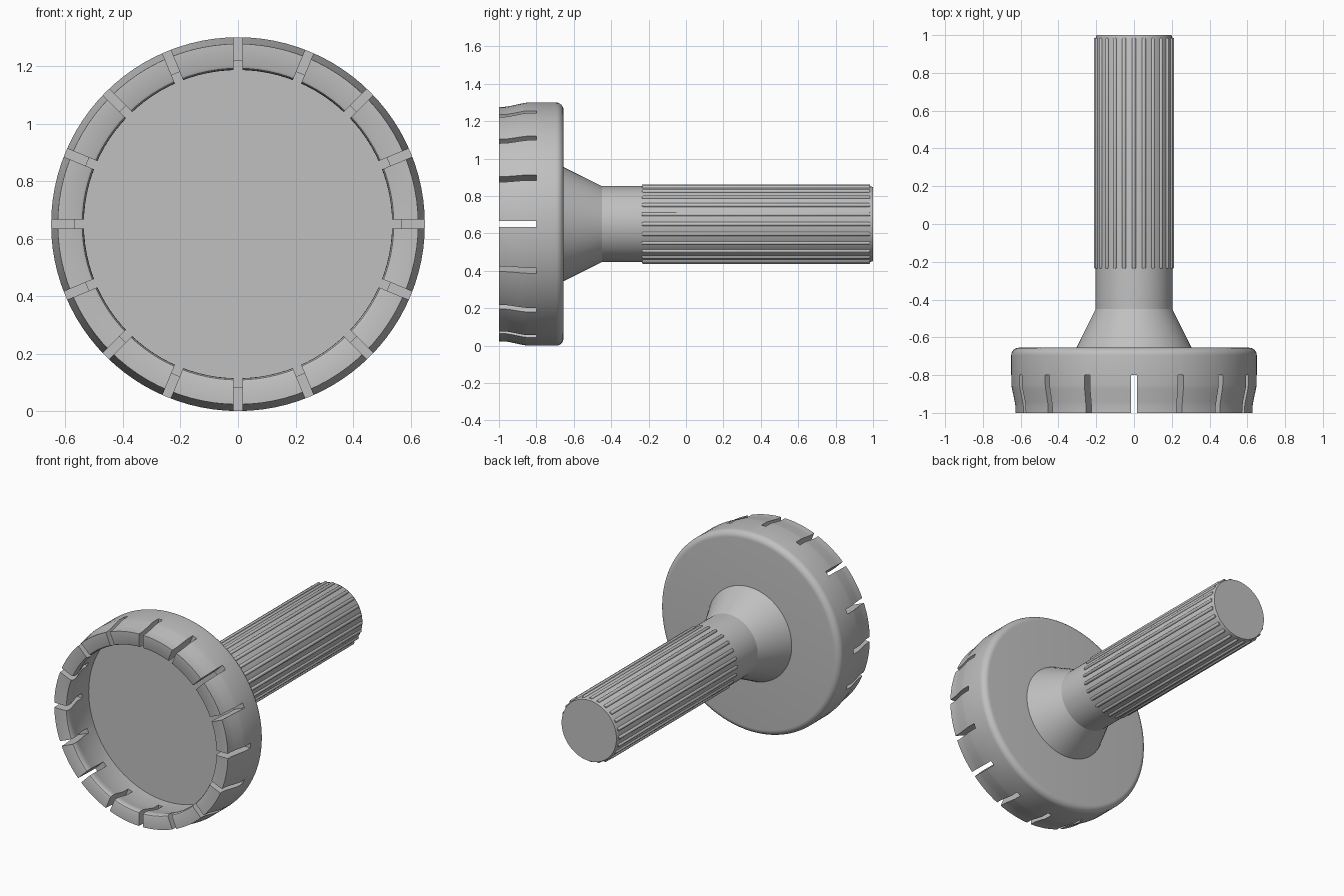
import bpy, bmesh, math
from mathutils import Matrix, Vector

cube = bpy.data.objects.get("Cube")
if cube:
    bpy.data.objects.remove(cube, do_unlink=True)

AXIS_Z = 0.65
SLOTS = 16
RIBS = 24

grey = bpy.data.materials.new("plain grey")
grey.use_nodes = True
colour = (0.53, 0.53, 0.53, 1)
grey.diffuse_color = colour
grey.node_tree.nodes["Principled BSDF"].inputs["Base Color"].default_value = colour


def lathe(bm, profile, segments, cx=0.0, cz=AXIS_Z):
    """Spin (radius, y) points about a y-parallel axis; ends lie on the axis."""
    rings = []
    for r, y in profile:
        if r == 0:
            rings.append([bm.verts.new((cx, y, cz))] * segments)
        else:
            rings.append([bm.verts.new((cx + r * math.cos(a), y, cz + r * math.sin(a)))
                          for a in (math.tau * i / segments for i in range(segments))])
    for a, b in zip(rings, rings[1:]):
        for i in range(segments):
            j = (i + 1) % segments
            bm.faces.new(dict.fromkeys((a[i], a[j], b[j], b[i])))


def finish(bm, name):
    bmesh.ops.recalc_face_normals(bm, faces=bm.faces)
    mesh = bpy.data.meshes.new(name)
    bm.to_mesh(mesh)
    bm.free()
    mesh.materials.append(grey)
    ob = bpy.data.objects.new(name, mesh)
    bpy.context.collection.objects.link(ob)
    return ob


def activate(ob):
    bpy.ops.object.select_all(action='DESELECT')
    ob.select_set(True)
    bpy.context.view_layer.objects.active = ob


def smooth(ob, degrees):
    activate(ob)
    bpy.ops.object.shade_smooth_by_angle(angle=math.radians(degrees))


# Cup: floor, snap lip, necked outer wall and rounded back edge
back, fillet = -0.655, 0.04
profile = [(0, -0.73), (0.567, -0.73), (0.567, -0.85), (0.54, -0.945), (0.536, -0.965),
           (0.537, -0.985), (0.542, -0.996), (0.55, -1), (0.627, -1), (0.628, -0.965),
           (0.632, -0.94), (0.646, -0.875), (0.65, -0.85)]
for i in range(9):
    a = math.pi / 2 * i / 8
    profile.append((0.65 - fillet + fillet * math.cos(a), back - fillet + fillet * math.sin(a)))
profile.append((0, back))
bm = bmesh.new()
lathe(bm, profile, 96)
cup = finish(bm, "cup")

# Slots cut through the cup rim
bm = bmesh.new()
for i in range(SLOTS):
    turn = Matrix.Rotation(math.tau * i / SLOTS, 4, 'Y')
    bmesh.ops.create_cube(bm, size=1, matrix=Matrix.Translation((0, 0, AXIS_Z)) @ turn
                          @ Matrix.Translation((0.6, -0.95, 0))
                          @ Matrix.Diagonal((0.24, 0.3, 0.031, 1)))
cutter = finish(bm, "slot_cutter")
cutter.hide_render = True
cut = cup.modifiers.new("slots", 'BOOLEAN')
cut.operation = 'DIFFERENCE'
cut.solver = 'EXACT'
cut.object = cutter
activate(cup)
bpy.ops.object.modifier_apply(modifier=cut.name)
bpy.data.objects.remove(cutter, do_unlink=True)
smooth(cup, 30)

# Stem: flared base and straight shaft
bm = bmesh.new()
lathe(bm, [(0, -0.69), (0.305, -0.69), (0.305, back), (0.203, -0.45),
           (0.203, 0.985), (0.198, 1), (0, 1)], 64)
smooth(finish(bm, "stem"), 22)

# Ribs: thin rounded rods half sunk in the shaft
bm = bmesh.new()
for i in range(RIBS):
    a = math.tau * i / RIBS
    lathe(bm, [(0, -0.235), (0.008, -0.235), (0.011, -0.228),
               (0.011, 0.978), (0.008, 0.985), (0, 0.985)], 12,
          0.202 * math.cos(a), AXIS_Z + 0.202 * math.sin(a))
smooth(finish(bm, "grip_ribs"), 35)
